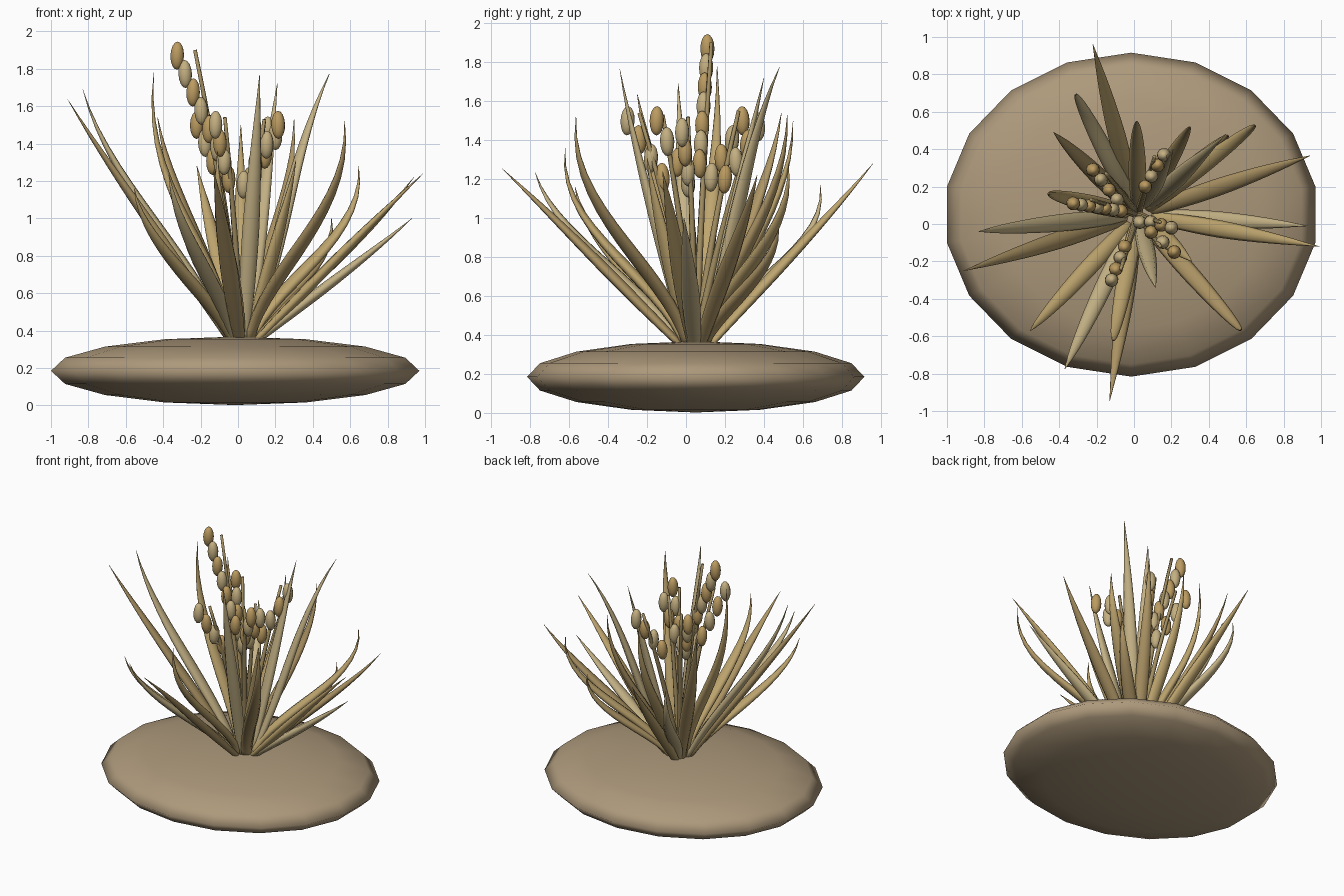
import bpy, bmesh, math
from mathutils import Vector, Matrix

if "Cube" in bpy.data.objects:
    bpy.data.objects.remove(bpy.data.objects["Cube"])

def mat(name, c):
    m = bpy.data.materials.new(name)
    m.diffuse_color = (*c, 1)
    m.use_nodes = True
    m.node_tree.nodes["Principled BSDF"].inputs["Base Color"].default_value = m.diffuse_color
    return m

SOIL = mat("soil", (0.42, 0.32, 0.20))
LEAF = [mat("leaf_gold", (0.52, 0.38, 0.16)), mat("leaf_pale", (0.56, 0.45, 0.24)),
        mat("leaf_brown", (0.42, 0.30, 0.13))]
GRAIN = [mat("grain_gold", (0.50, 0.33, 0.12)), mat("grain_pale", (0.55, 0.43, 0.22))]
STEM = mat("stem_brown", (0.36, 0.27, 0.12))
CENTRE = Vector((0.02, 0.05, 0.32))

def finish(name, bm, material):
    bmesh.ops.recalc_face_normals(bm, faces=bm.faces)
    for f in bm.faces:
        f.smooth = True
    me = bpy.data.meshes.new(name)
    bm.to_mesh(me)
    bm.free()
    me.materials.append(material)
    ob = bpy.data.objects.new(name, me)
    bpy.context.collection.objects.link(ob)
    return ob

def ellipsoid(name, loc, size, material, seg, rings, rot=Matrix()):
    bm = bmesh.new()
    m = Matrix.Translation(loc) @ rot @ Matrix.Diagonal((*size, 1))
    bmesh.ops.create_uvsphere(bm, u_segments=seg, v_segments=rings, radius=1, matrix=m)
    return finish(name, bm, material)

def tube(name, pts, halfs, material, sides=8):
    """Sweep an ellipse (half width, half thickness per point) along a path."""
    bm = bmesh.new()
    d = pts[-1] - pts[0]
    side = Vector((-d.y, d.x, 0)).normalized()
    rows = []
    for i, p in enumerate(pts):
        t = (pts[min(i + 1, len(pts) - 1)] - pts[max(i - 1, 0)]).normalized()
        n = t.cross(side).normalized()
        w, h = halfs[i]
        rows.append([bm.verts.new(p + side * w * math.cos(a) + n * h * math.sin(a))
                     for a in (2 * math.pi * k / sides for k in range(sides))])
    for r0, r1 in zip(rows, rows[1:]):
        for k in range(sides):
            j = (k + 1) % sides
            bm.faces.new((r0[k], r0[j], r1[j], r1[k]))
    bm.faces.new(rows[0])
    bm.faces.new(rows[-1])
    return finish(name, bm, material)

def bezier(p0, p1, p2, p3, n):
    out = []
    for i in range(n + 1):
        t = i / n
        u = 1 - t
        out.append(p0 * u**3 + p1 * 3*u*u*t + p2 * 3*u*t*t + p3 * t**3)
    return out

# mound
ellipsoid("soil_mound", (-0.015, 0.05, 0.185), (1.0, 0.866, 0.183), SOIL, 18, 8)

# leaf blades: tip x, y, z and curl (1 turns upward, negative arches outward)
leaves = [
    (-0.22, 0.96, 1.28, 0.1), (-0.31, 0.69, 1.17, 1), (-0.43, 0.49, 1.54, 0.4),
    (-0.45, 0.16, 1.78, 1.2), (-0.83, -0.04, 1.69, 0.4), (-0.91, -0.25, 1.635, 0.1),
    (-0.555, -0.57, 1.16, 0.6), (-0.37, -0.775, 1.235, 0.5), (-0.13, -0.945, 1.255, 0.0),
    (-0.11, -0.62, 1.36, 1), (0.115, -0.34, 1.765, 0.2), (0.57, -0.565, 1.52, 1),
    (0.99, -0.12, 1.24, 0.0), (0.93, -0.01, 1.0, 0.1), (0.94, 0.365, 1.22, 0.2),
    (0.645, 0.525, 1.28, 1), (0.49, 0.48, 1.775, -0.3), (0.30, 0.52, 1.53, 0.8),
    (0.015, 0.55, 1.5, 0.8), (0.21, 0.40, 1.72, 0.0), (0.50, 0.47, 1.0, 1),
    (0.31, -0.20, 1.31, 0.2),
]
N = 14
for i, (x, y, z, c) in enumerate(leaves):
    tip = Vector((x, y, z))
    flat = Vector((x - CENTRE.x, y - CENTRE.y, 0))
    root = CENTRE + flat.normalized() * 0.05
    d = tip - root
    at = lambda a, b: root + Vector((d.x * a, d.y * a, d.z * b))
    pts = bezier(root, at(0.33 - 0.2 * c, 0.33), at(0.66 + 0.42 * c, 0.68 - 0.1 * c), tip, N)
    halfs = []
    for k in range(N + 1):
        t = k / N
        s = 0.6 + 0.4 * math.sin(math.pi / 2 * min(t / 0.4, 1))
        if t > 0.4:
            s *= max(1 - ((t - 0.4) / 0.6) ** 1.6, 0.03)
        halfs.append((0.047 * s, 0.028 * s))
    tube(f"leaf_{i + 1}", pts, halfs, LEAF[i % 3])

# seed stalks: top grain and bottom grain positions, grain count, stem tip
stalks = [
    ((-0.325, 0.11, 1.87), (-0.07, 0.07, 1.28), 7, (-0.23, 0.13, 1.90)),
    ((0.16, 0.37, 1.47), (0.06, 0.20, 1.20), 4, (0.11, 0.36, 1.52)),
    ((-0.22, 0.29, 1.50), (-0.09, 0.13, 1.21), 4, (-0.15, 0.27, 1.55)),
    ((-0.12, -0.30, 1.50), (-0.05, -0.12, 1.21), 4, (-0.07, -0.24, 1.54)),
    ((0.215, -0.15, 1.50), (0.03, 0.01, 1.18), 4, (0.14, -0.12, 1.53)),
    ((0.20, -0.02, 1.44), (0.09, 0.01, 1.24), 3, (0.14, 0.01, 1.52)),
]
for i, (top, low, n, tip) in enumerate(stalks):
    top, low, tip = Vector(top), Vector(low), Vector(tip)
    d = tip - CENTRE
    lean = Vector((d.x, d.y, 0))
    pts = bezier(CENTRE, CENTRE + d * 0.33 - lean * 0.1, CENTRE + d * 0.66 - lean * 0.1, tip, 8)
    tube(f"stem_{i + 1}", pts, [(0.022 - 0.0015 * k,) * 2 for k in range(9)], STEM, 6)
    for k in range(n):
        p = top.lerp(low, k / (n - 1))
        axis = Vector((d.x * 0.3, d.y * 0.3, d.z)) if k % 2 else Vector((-d.x * 0.2, -d.y * 0.2, d.z))
        rot = axis.to_track_quat('Z', 'Y').to_matrix().to_4x4()
        ellipsoid(f"grain_{i + 1}_{k + 1}", p, (0.037, 0.037, 0.075), GRAIN[(i + k) % 2], 12, 8, rot)
